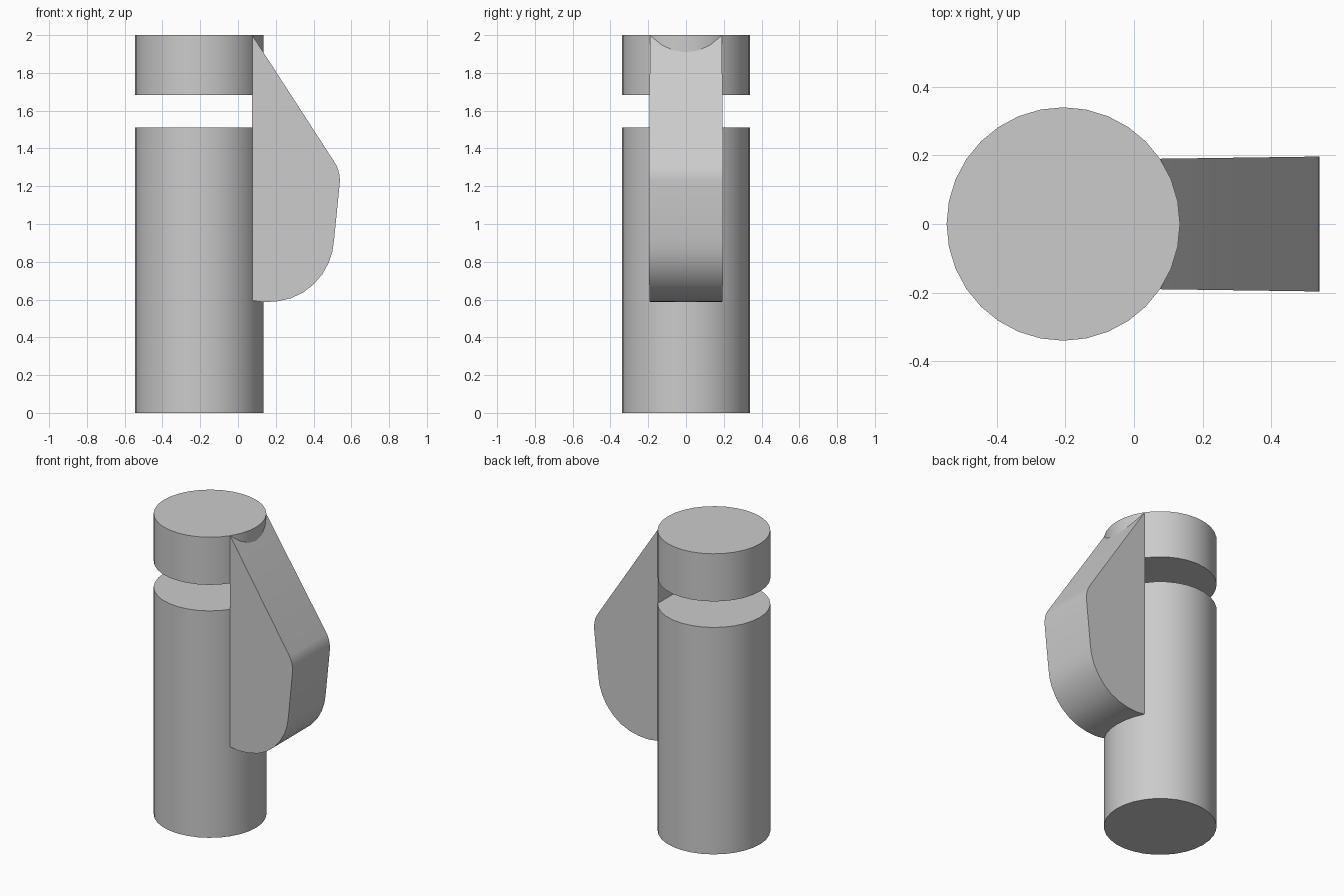
import bpy, bmesh, math

cube = bpy.data.objects.get("Cube")
if cube:
    bpy.data.objects.remove(cube, do_unlink=True)

grey = bpy.data.materials.new("plain grey")
grey.use_nodes = True
colour = (0.6, 0.6, 0.6, 1)
grey.diffuse_color = colour
grey.node_tree.nodes["Principled BSDF"].inputs["Base Color"].default_value = colour

AXIS_X, RADIUS = -0.206, 0.34


def finish(ob):
    ob.data.materials.append(grey)
    bpy.ops.object.select_all(action='DESELECT')
    ob.select_set(True)
    bpy.context.view_layer.objects.active = ob
    bpy.ops.object.shade_smooth_by_angle(angle=math.radians(30))


def drum(name, bottom, top):
    bpy.ops.mesh.primitive_cylinder_add(
        vertices=32, radius=RADIUS, depth=top - bottom,
        location=(AXIS_X, 0, (top + bottom) / 2))
    ob = bpy.context.object
    ob.name = name
    finish(ob)


# Two separate drums with an open gap between them
drum("lower_barrel", 0, 1.51)
drum("upper_cap", 1.683, 2)

# Side fin: a profile spanned across y, slightly wider toward its outer edge
profile = [(0.075, 2.0), (0.517, 1.318), (0.53, 1.29), (0.537, 1.26),
           (0.54, 1.23), (0.509, 0.92), (0.5, 0.855), (0.48, 0.795),
           (0.447, 0.735), (0.402, 0.682), (0.345, 0.637), (0.28, 0.607),
           (0.21, 0.591), (0.14, 0.586), (0.07, 0.595)]
bm = bmesh.new()
sides = []
for side in (-1, 1):
    sides.append([bm.verts.new((x, side * (0.189 + 0.014 * x), z))
                  for x, z in profile])
    bm.faces.new(sides[-1])
for i in range(len(profile)):
    j = (i + 1) % len(profile)
    bm.faces.new((sides[0][i], sides[0][j], sides[1][j], sides[1][i]))
bmesh.ops.recalc_face_normals(bm, faces=bm.faces)
mesh = bpy.data.meshes.new("side_fin")
bm.to_mesh(mesh)
bm.free()
fin = bpy.data.objects.new("side_fin", mesh)
bpy.context.collection.objects.link(fin)
finish(fin)
